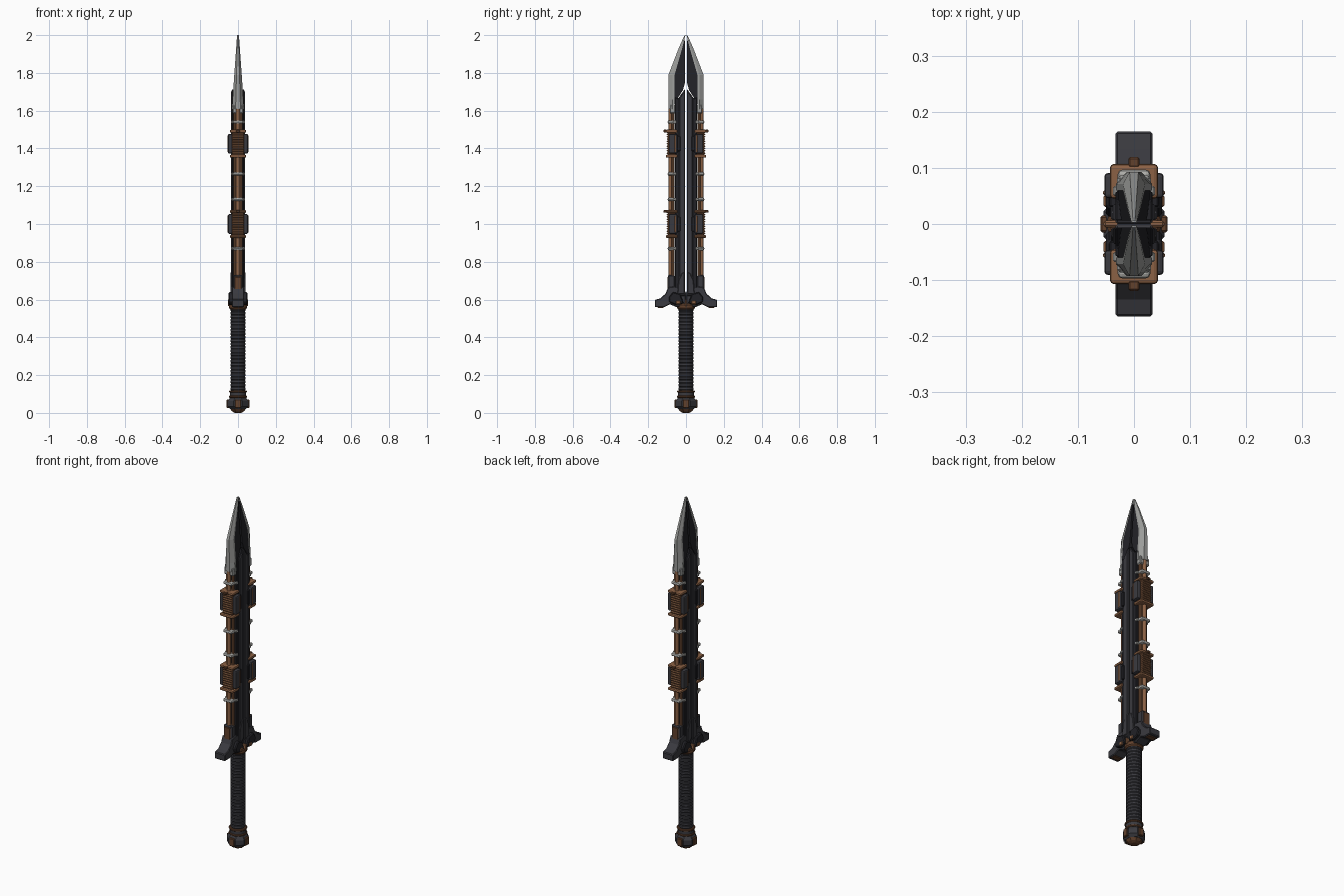
import bpy, bmesh, math
from mathutils import Vector

if "Cube" in bpy.data.objects:
    bpy.data.objects.remove(bpy.data.objects["Cube"], do_unlink=True)


def material(name, r, g, b, rough=0.6):
    m = bpy.data.materials.new(name)
    m.use_nodes = True
    m.diffuse_color = (r, g, b, 1)
    node = m.node_tree.nodes["Principled BSDF"]
    node.inputs["Base Color"].default_value = (r, g, b, 1)
    node.inputs["Roughness"].default_value = rough
    return m


CHARCOAL = material("charcoal", 0.042, 0.042, 0.05)
BLACK = material("black", 0.016, 0.016, 0.02)
COPPER = material("copper", 0.26, 0.12, 0.058)
BROWN = material("dark copper", 0.12, 0.052, 0.025)
STEEL = material("steel", 0.33, 0.335, 0.325)
SILVER = material("silver", 0.42, 0.42, 0.4)


def finish(bm, name, mat, mirror="", bevel=0, segments=1, smooth=False):
    """Turn a bmesh into an object, mirrored about the world axes given."""
    bmesh.ops.recalc_face_normals(bm, faces=bm.faces)
    me = bpy.data.meshes.new(name)
    bm.to_mesh(me)
    bm.free()
    me.materials.append(mat)
    ob = bpy.data.objects.new(name, me)
    bpy.context.collection.objects.link(ob)
    if bevel:
        mod = ob.modifiers.new("Bevel", "BEVEL")
        mod.width, mod.segments = bevel, segments
    if mirror:
        mod = ob.modifiers.new("Mirror", "MIRROR")
        mod.use_axis = ("x" in mirror, "y" in mirror, False)
        mod.use_mirror_merge = False
    if smooth:
        bpy.ops.object.select_all(action="DESELECT")
        ob.select_set(True)
        bpy.context.view_layer.objects.active = ob
        bpy.ops.object.shade_smooth_by_angle(angle=math.radians(35))
    return ob


def box(name, x, y, z, mat, mirror="y", bevel=0.003, segments=1):
    """Box between pairs of limits on each axis."""
    bm = bmesh.new()
    bmesh.ops.create_cube(bm, size=1)
    for v in bm.verts:
        v.co = Vector([(a + b) / 2 + c * (b - a) for c, (a, b) in zip(v.co, (x, y, z))])
    return finish(bm, name, mat, mirror, bevel, segments)


def prism(name, outline, half, mat, mirror="y", bevel=0.0):
    """Side outline (y, z) given thickness; half may be a function of z."""
    width = half if callable(half) else (lambda z: half)
    bm = bmesh.new()
    a = [bm.verts.new((-width(z), y, z)) for y, z in outline]
    b = [bm.verts.new((width(z), y, z)) for y, z in outline]
    bm.faces.new(a)
    bm.faces.new(b)
    for i in range(len(a)):
        j = (i + 1) % len(a)
        bm.faces.new((a[i], a[j], b[j], b[i]))
    return finish(bm, name, mat, mirror, bevel)


def loft(name, rings, mat, mirror="", smooth=False):
    """Skin a stack of equal-length point rings and cap the ends."""
    bm = bmesh.new()
    rows = [[bm.verts.new(p) for p in ring] for ring in rings]
    for lo, hi in zip(rows, rows[1:]):
        for i in range(len(lo)):
            j = (i + 1) % len(lo)
            bm.faces.new((lo[i], lo[j], hi[j], hi[i]))
    bm.faces.new(rows[0])
    bm.faces.new(rows[-1])
    return finish(bm, name, mat, mirror, smooth=smooth)


def lathe(name, profile, mat, sides=16, at=(0, 0), mirror="", smooth=True, flat=1.0):
    """Turned part from (radius, z) pairs, squashed in y by flat."""
    ang = [math.tau * (i + 0.5) / sides for i in range(sides)]
    rings = [[(at[0] + r * math.cos(t), at[1] + flat * r * math.sin(t), z) for t in ang]
             for r, z in profile]
    return loft(name, rings, mat, mirror, smooth)


# Pommel
lathe("pommel_tip", [(0.018, 0), (0.034, 0.008), (0.045, 0.022)], BROWN, 8, smooth=False)
lathe("pommel", [(0.045, 0.02), (0.059, 0.034), (0.059, 0.062), (0.046, 0.08)],
      CHARCOAL, 8, smooth=False)
lathe("pommel_collar", [(0.044, 0.078), (0.044, 0.118)], CHARCOAL, 16)
for z in (0.08, 0.108):
    lathe("pommel_band", [(0.045, z), (0.048, z + 0.003), (0.048, z + 0.008), (0.045, z + 0.011)],
          BROWN, 16)
box("pommel_clasp_front", (-0.015, 0.015), (0.045, 0.06), (0.026, 0.07), BROWN)
box("pommel_clasp_side", (0.045, 0.06), (-0.015, 0.015), (0.026, 0.07), BROWN, "x")

# Wrapped grip
wrap = [(0.036, 0.115)]
turns = 24
for i in range(turns):
    z = 0.12 + i * 0.435 / turns
    wrap += [(0.037, z), (0.040, z + 0.004), (0.040, z + 0.014), (0.037, z + 0.018)]
lathe("grip", wrap, CHARCOAL, 20, smooth=False)

# Guard
prism("guard_arm", [(0, 0.565), (0.05, 0.56), (0.085, 0.575), (0.115, 0.56), (0.165, 0.56),
                    (0.165, 0.598), (0.135, 0.607), (0.108, 0.632), (0.095, 0.665),
                    (0.06, 0.67), (0, 0.64)], 0.033, CHARCOAL, bevel=0.004)
prism("guard_cheek", [(0.012, 0.58), (0.05, 0.57), (0.088, 0.585), (0.092, 0.61),
                      (0.07, 0.64), (0.03, 0.63)], 0.05, BLACK, bevel=0.005)
prism("guard_shield", [(0.007, 0.63), (0.045, 0.63), (0.04, 0.70), (0.022, 0.74),
                       (0.007, 0.745)], 0.041, CHARCOAL, bevel=0.003)
lathe("guard_collar", [(0.042, 0.548), (0.048, 0.555), (0.048, 0.572), (0.042, 0.58)], BROWN, 16)
box("guard_strap", (-0.054, 0.054), (-0.006, 0.006), (0.565, 0.6), COPPER, "")
box("guard_rivet", (0.04, 0.054), (0.03, 0.052), (0.575, 0.595), COPPER, "xy")
box("guard_underplate", (-0.025, 0.025), (0.118, 0.15), (0.556, 0.563), BROWN)
box("rod_socket", (-0.027, 0.027), (0.058, 0.096), (0.655, 0.73), CHARCOAL, bevel=0.006)
box("socket_trim", (-0.02, 0.02), (0.07, 0.099), (0.64, 0.722), BROWN, bevel=0.004)


# Split blade: lower core, raised spine, dark upper core
def tip_half(z):
    return 0.033 - 0.07 * (z - 1.6)


prism("blade_core", [(0.006, 0.6), (0.059, 0.6), (0.059, 1.67), (0.041, 1.664),
                     (0.006, 1.715)], 0.033, BLACK, bevel=0.003)
prism("blade_spine", [(0.006, 0.62), (0.036, 0.62), (0.036, 1.666), (0.006, 1.708)],
      0.037, CHARCOAL, bevel=0.003)
prism("upper_core", [(0.006, 1.745), (0.016, 1.71), (0.041, 1.67), (0.062, 1.63),
                     (0.066, 1.79), (0.024, 1.935), (0.006, 1.975)],
      lambda z: tip_half(z) - 0.001, BLACK)

# Steel cutting edge with bevels and a blunt front facet
rings = []
for z, inner, outer in ((1.61, 0.06, 0.093), (1.66, 0.06, 0.093), (1.79, 0.06, 0.093),
                        (1.93, 0.02, 0.039), (1.995, 0.004, 0.01), (2.0, 0.003, 0.006)):
    w = tip_half(z)
    mid = inner + 0.35 * (outer - inner)
    half = [(w, inner), (w, mid), (0.4 * w, outer)]
    rings.append([(x, y, z) for x, y in half] + [(-x, y, z) for x, y in reversed(half)])
loft("steel_edge", rings, STEEL, "y")
box("edge_ferrule", (-0.03, 0.03), (0.055, 0.086), (1.585, 1.63), STEEL, bevel=0.005)

# Copper rods along both edges
lathe("main_rod", [(0.011, 0.66), (0.011, 1.62)], COPPER, 12, (0, 0.081), "y")
lathe("side_rod", [(0.008, 0.66), (0.008, 1.62)], COPPER, 10, (0.017, 0.069), "xy")

# Silver clamps
for z in (0.87, 1.13, 1.265, 1.54):
    box("clamp", (-0.029, 0.029), (0.056, 0.097), (z - 0.009, z + 0.009), SILVER,
        bevel=0.008, segments=2)
    box("clamp_lug", (0.026, 0.037), (0.05, 0.068), (z - 0.007, z + 0.007), SILVER, "xy")

# Wound coil units
for z in (1.0, 1.425):
    box("coil_body", (-0.032, 0.032), (0.045, 0.096), (z - 0.068, z + 0.068), BROWN, bevel=0.006)
    for i in range(9):
        c = z + (i - 4) * 0.0125
        box("coil_winding", (-0.03, 0.03), (0.055, 0.102), (c - 0.005, c + 0.005), COPPER,
            bevel=0.004)
    for s in (-1, 1):
        c = z + s * 0.066
        box("coil_band", (-0.043, 0.043), (0.045, 0.107), (c - 0.008, c + 0.008), COPPER,
            bevel=0.007, segments=2)
    box("coil_clip", (-0.01, 0.01), (0.1, 0.119), (z + 0.06, z + 0.074), BROWN)
    box("coil_side_pad", (0.03, 0.053), (0.046, 0.091), (z - 0.052, z + 0.052), CHARCOAL,
        "xy", bevel=0.007, segments=2)
    box("coil_pad_strip", (0.048, 0.055), (0.052, 0.06), (z - 0.045, z + 0.045), COPPER,
        "xy", bevel=0.002)
    box("coil_bracket", (0.03, 0.044), (0.03, 0.05), (z - 0.04, z + 0.04), BLACK, "xy")
